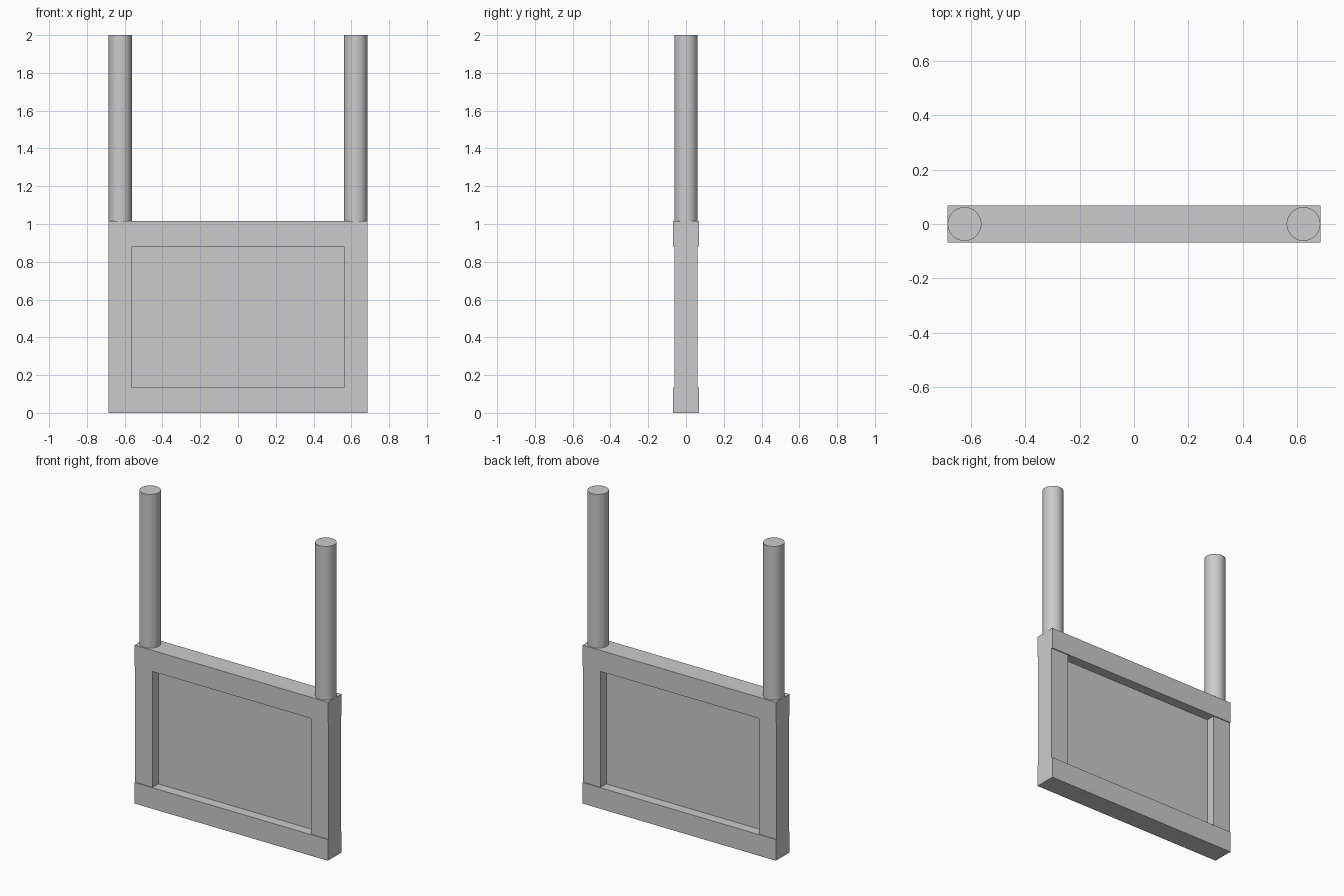
import bpy

cube = bpy.data.objects.get("Cube")
if cube:
    bpy.data.objects.remove(cube, do_unlink=True)

GREY = (0.6, 0.6, 0.6, 1)
grey = bpy.data.materials.new("plain_grey")
grey.use_nodes = True
grey.diffuse_color = GREY
grey.node_tree.nodes["Principled BSDF"].inputs["Base Color"].default_value = GREY

WIDTH, RAIL_DEPTH, RAIL_HEIGHT = 1.37, 0.136, 0.135
POST = 0.124            # stile width and post diameter
FRAME_TOP, TOP = 1.015, 2.0
POST_X = (WIDTH - POST) / 2


def box(name, size, center):
    bpy.ops.mesh.primitive_cube_add(size=1, location=center)
    ob = bpy.context.object
    ob.name = name
    ob.scale = size
    bpy.ops.object.transform_apply(location=False, rotation=False, scale=True)
    ob.data.materials.append(grey)


# Horizontal rails, slightly deeper than the stiles
box("bottom_rail", (WIDTH, RAIL_DEPTH, RAIL_HEIGHT), (0, 0, RAIL_HEIGHT / 2))
box("top_rail", (WIDTH, RAIL_DEPTH, RAIL_HEIGHT), (0, 0, FRAME_TOP - RAIL_HEIGHT / 2))

# Thin recessed panel in the middle of the frame
opening = FRAME_TOP - 2 * RAIL_HEIGHT
box("panel", (WIDTH - 2 * POST, 0.01, opening), (0, 0, FRAME_TOP / 2))

# Square stiles with round posts standing above them
for side, sign in (("left", 1), ("right", -1)):
    box(side + "_stile", (POST, POST, opening), (sign * POST_X, 0, FRAME_TOP / 2))
    bpy.ops.mesh.primitive_cylinder_add(
        vertices=48, radius=POST / 2, depth=TOP - FRAME_TOP,
        location=(sign * POST_X, 0, (TOP + FRAME_TOP) / 2))
    post = bpy.context.object
    post.name = side + "_post"
    post.data.materials.append(grey)
    bpy.ops.object.shade_smooth_by_angle()
